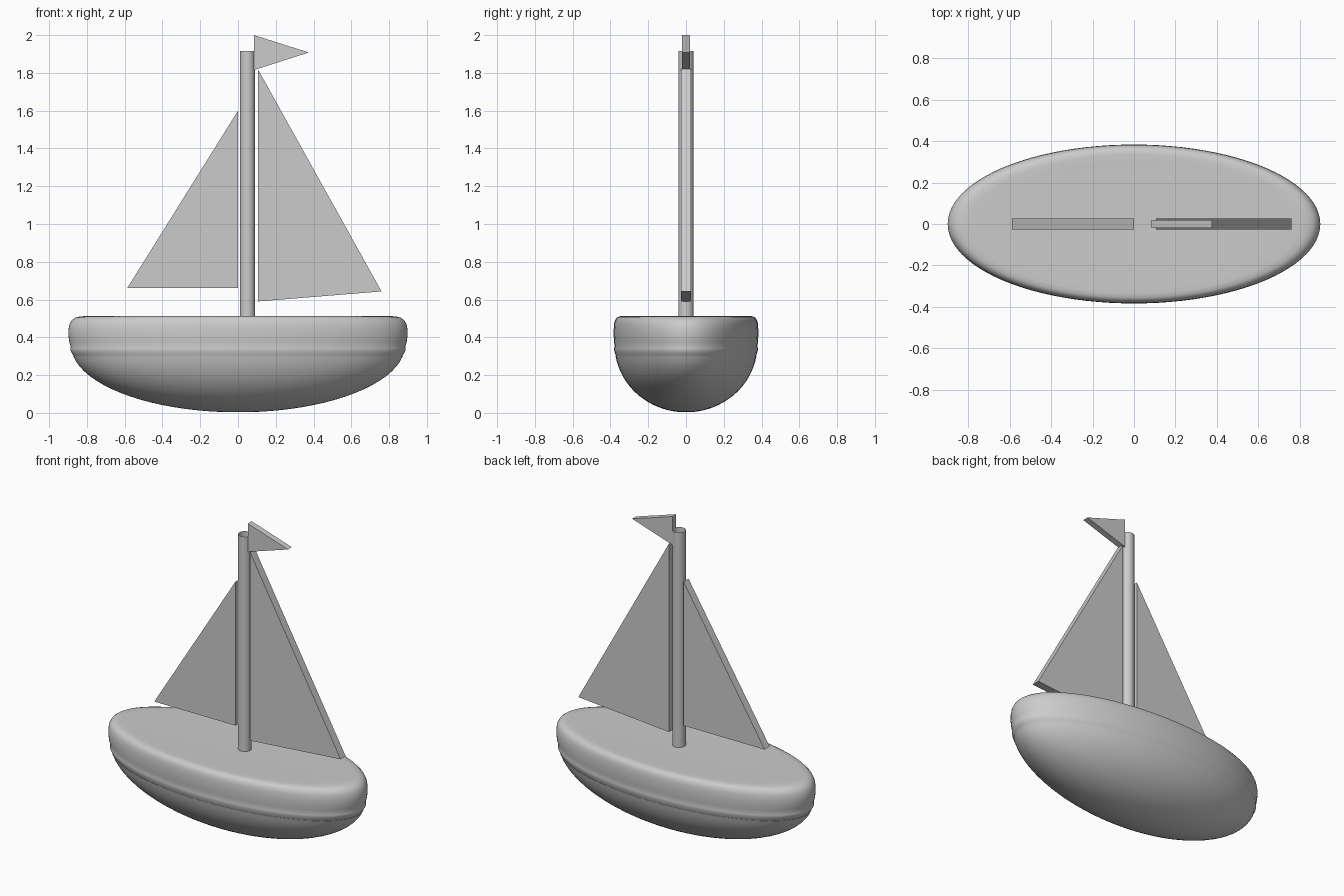
import bpy, bmesh, math

cube = bpy.data.objects.get("Cube")
if cube:
    bpy.data.objects.remove(cube, do_unlink=True)

grey = bpy.data.materials.new("plain_grey")
grey.use_nodes = True
colour = (0.6, 0.6, 0.6, 1)
grey.diffuse_color = colour
grey.node_tree.nodes["Principled BSDF"].inputs["Base Color"].default_value = colour


def finish(name, bm, smooth=False):
    bmesh.ops.recalc_face_normals(bm, faces=bm.faces)
    mesh = bpy.data.meshes.new(name)
    bm.to_mesh(mesh)
    bm.free()
    mesh.materials.append(grey)
    obj = bpy.data.objects.new(name, mesh)
    bpy.context.collection.objects.link(obj)
    if smooth:
        bpy.ops.object.select_all(action='DESELECT')
        obj.select_set(True)
        bpy.context.view_layer.objects.active = obj
        bpy.ops.object.shade_smooth_by_angle(angle=math.radians(40))
    return obj


def oval_loft(name, rings, segments=96):
    """Skin a stack of ovals (x radius, y radius, height), closed at both ends."""
    bm = bmesh.new()
    loops = []
    for rx, ry, z in rings:
        loops.append([bm.verts.new((rx * math.cos(a), ry * math.sin(a), z))
                      for a in (math.tau * i / segments for i in range(segments))])
    for low, high in zip(loops, loops[1:]):
        for i in range(segments):
            j = (i + 1) % segments
            bm.faces.new((low[i], low[j], high[j], high[i]))
    bm.faces.new(loops[0])
    bm.faces.new(loops[-1])
    return finish(name, bm, smooth=True)


def plate(name, outline, half):
    """Extrude an x-z outline to a flat plate centred on y = 0."""
    bm = bmesh.new()
    face = bm.faces.new([bm.verts.new((x, -half, z)) for x, z in outline])
    new = bmesh.ops.extrude_face_region(bm, geom=[face])["geom"]
    verts = [v for v in new if isinstance(v, bmesh.types.BMVert)]
    bmesh.ops.translate(bm, verts=verts, vec=(0, 2 * half, 0))
    return finish(name, bm)


# Hull: rounded bowl below the waterline
bowl = []
for i in range(1, 19):
    a = math.radians(80.4) * i / 18
    bowl.append((0.885 * math.sin(a), 0.378 * math.sin(a), 0.36 - 0.357 * math.cos(a)))
oval_loft("hull", bowl)

# Gunwale: band with a small bead at its foot and a soft edge round the deck
oval_loft("gunwale_and_deck", [
    (0.868, 0.371, 0.30), (0.879, 0.376, 0.315), (0.887, 0.380, 0.33),
    (0.888, 0.380, 0.342), (0.886, 0.378, 0.352), (0.893, 0.381, 0.375),
    (0.898, 0.383, 0.41), (0.898, 0.383, 0.44), (0.892, 0.381, 0.47),
    (0.880, 0.376, 0.49), (0.862, 0.367, 0.504), (0.835, 0.355, 0.511),
    (0.79, 0.335, 0.513), (0.72, 0.30, 0.512)])

# Mast: open tube
bm = bmesh.new()
bmesh.ops.create_cone(bm, cap_ends=False, segments=32, radius1=0.04, radius2=0.04, depth=1.41)
bmesh.ops.translate(bm, verts=bm.verts, vec=(0.05, 0, 1.21))
finish("mast", bm, smooth=True)

# Sails and pennant
plate("main_sail", [(0.105, 1.82), (0.105, 0.59), (0.76, 0.643)], 0.026)
plate("jib_sail", [(0.0, 1.6), (0.0, 0.66), (-0.587, 0.66)], 0.026)
plate("pennant", [(0.085, 2.0), (0.085, 1.815), (0.375, 1.908)], 0.02)
